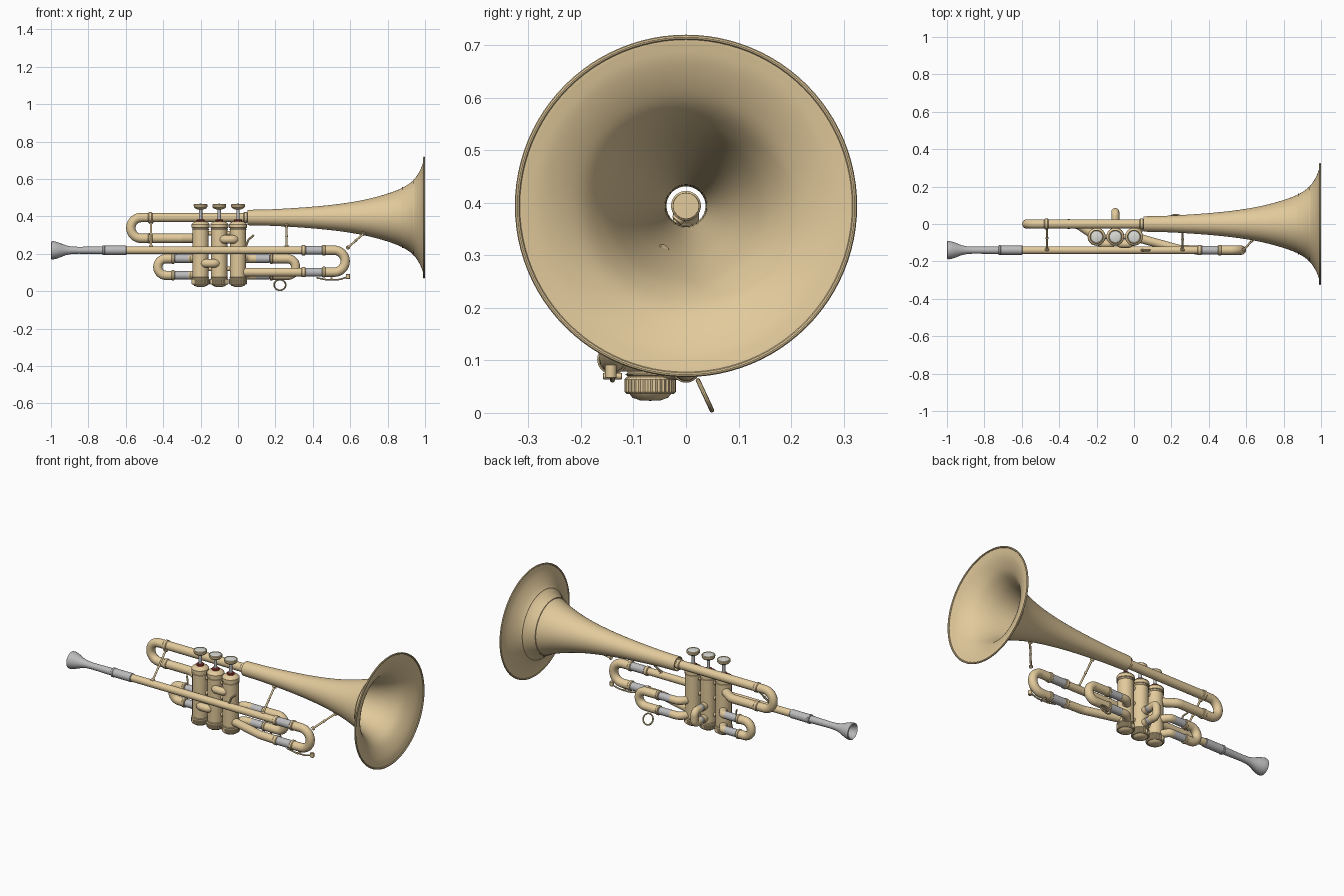
import bpy, bmesh, math
from mathutils import Vector, Quaternion

if "Cube" in bpy.data.objects:
    bpy.data.objects.remove(bpy.data.objects["Cube"])


def material(name, rgb):
    m = bpy.data.materials.new(name)
    m.diffuse_color = (*rgb, 1)
    m.use_nodes = True
    m.node_tree.nodes["Principled BSDF"].inputs["Base Color"].default_value = m.diffuse_color
    return m


BRASS = material("brass", (0.76, 0.59, 0.33))
SILVER = material("silver", (0.5, 0.5, 0.51))
PEARL = material("pearl", (0.72, 0.72, 0.68))
FELT = material("felt", (0.35, 0.04, 0.03))


def finish(ob, mat, angle=35):
    ob.data.materials.append(mat)
    bpy.ops.object.select_all(action='DESELECT')
    ob.select_set(True)
    bpy.context.view_layer.objects.active = ob
    bpy.ops.object.shade_smooth_by_angle(angle=math.radians(angle))
    return ob


def lathe(name, profile, origin, axis, mat=BRASS, seg=32, knurl=0, closed=False):
    """Revolve (distance, radius) pairs around an axis through origin."""
    bm = bmesh.new()
    q = Vector(axis).to_track_quat('Z', 'Y')
    rings = []
    for t, r in profile:
        ring = []
        for i in range(seg):
            a = 2 * math.pi * i / seg
            rr = r * (1 - knurl * (i % 2))
            ring.append(bm.verts.new(Vector(origin) + q @ Vector((rr * math.cos(a), rr * math.sin(a), t))))
        rings.append(ring)
    pairs = list(zip(rings, rings[1:])) + ([(rings[-1], rings[0])] if closed else [])
    for a, b in pairs:
        for i in range(seg):
            j = (i + 1) % seg
            bm.faces.new((a[i], a[j], b[j], b[i]))
    bmesh.ops.remove_doubles(bm, verts=bm.verts, dist=1e-5)
    bmesh.ops.recalc_face_normals(bm, faces=bm.faces)
    me = bpy.data.meshes.new(name)
    bm.to_mesh(me)
    bm.free()
    ob = bpy.data.objects.new(name, me)
    bpy.context.collection.objects.link(ob)
    return finish(ob, mat)


def rod(name, a, b, r, mat=BRASS, seg=32):
    a, b = Vector(a), Vector(b)
    n, e = (b - a).length, r * 0.12
    return lathe(name, [(0, 0), (0, r - e), (e, r), (n - e, r), (n, r - e), (n, 0)], a, b - a, mat, seg)


def ball(name, c, r, mat=BRASS):
    prof = [(-r * math.cos(math.pi * i / 10), r * math.sin(math.pi * i / 10)) for i in range(11)]
    return lathe(name, prof, c, (0, 0, 1), mat, 20)


def tube(name, pts, r, bend=0.05, mat=BRASS, res=6):
    """Round pipe along a polyline whose corners are filleted by arcs."""
    P = [Vector(p) for p in pts]
    path = [P[0]]
    for a, b, c in zip(P, P[1:], P[2:]):
        u, v = (a - b).normalized(), (c - b).normalized()
        ang = u.angle(v)
        d = min(bend / math.tan(ang / 2), (a - b).length * 0.5, (c - b).length * 0.5)
        rad = d * math.tan(ang / 2)
        cen = b + (u + v).normalized() * (rad / math.sin(ang / 2))
        s = b + u * d - cen
        ax, turn = v.cross(u).normalized(), math.pi - ang
        n = max(3, int(turn / 0.14))
        end = b + v * d - cen
        if (Quaternion(ax, turn) @ s - end).length > 1e-4:
            ax = -ax
        for i in range(n + 1):
            p = cen + Quaternion(ax, turn * i / n) @ s
            if (p - path[-1]).length > 1e-4:
                path.append(p)
    path.append(P[-1])
    cu = bpy.data.curves.new(name, 'CURVE')
    cu.dimensions = '3D'
    cu.bevel_depth, cu.bevel_resolution, cu.use_fill_caps = r, res, True
    sp = cu.splines.new('POLY')
    sp.points.add(len(path) - 1)
    for sp_p, p in zip(sp.points, path):
        sp_p.co = (*p, 1)
    ob = bpy.data.objects.new(name, cu)
    bpy.context.collection.objects.link(ob)
    bpy.ops.object.select_all(action='DESELECT')
    ob.select_set(True)
    bpy.context.view_layer.objects.active = ob
    bpy.ops.object.convert(target='MESH')
    return finish(bpy.context.object, mat)


def smooth(pts, n=5):
    """Catmull-Rom refinement of a profile."""
    V = [Vector(p) for p in pts]
    V = [2 * V[0] - V[1]] + V + [2 * V[-1] - V[-2]]
    out = []
    for a, b, c, d in zip(V, V[1:], V[2:], V[3:]):
        for i in range(n):
            t = i / n
            out.append(0.5 * (2 * b + (c - a) * t + (2 * a - 5 * b + 4 * c - d) * t * t + (3 * b - a - 3 * c + d) * t ** 3))
    return out + [V[-2]]


X, Z = (1, 0, 0), (0, 0, 1)
LY, VY, BZ, LZ = -0.14, -0.068, 0.394, 0.219   # leadpipe y, valve y, bell z, leadpipe z

# Bell: thin open shell with rolled rim and seam bands
outer = smooth([(.05, .041), (.2, .045), (.4, .058), (.55, .074), (.67, .094), (.77, .119), (.85, .146),
                (.9, .171), (.938, .2), (.965, .237), (.985, .28), (.994, .32)])
inner = [(x, r - .004) for x, r in reversed(outer)]
lathe("bell", outer + inner, (0, 0, BZ), X, seg=96, closed=True)
rim = [(.995 + .005 * math.cos(k * math.pi / 5), .321 + .005 * math.sin(k * math.pi / 5)) for k in range(10)]
lathe("bell_rim", rim, (0, 0, BZ), X, seg=96, closed=True)
for x, r in ((.88, .161), (.938, .2)):
    lathe("bell_band", [(x - .003, r - .003), (x - .002, r + .001), (x + .002, r + .0035), (x + .003, r)], (0, 0, BZ), X, seg=96)

# Bell pipe with rear bow, running down into the first valve
tube("bell_pipe", [(.07, 0, BZ), (-.598 + .025, 0, BZ), (-.573, 0, .283), (-.3, 0, .283), (-.2, VY, .283)], .025, .0555)
for x, z in ((-.48, BZ), (-.48, .283), (.03, BZ)):
    rod("bell_pipe_ferrule", (x, 0, z), (x + .022, 0, z), .0285)

# Mouthpiece with hollow cup, and receiver
lathe("mouthpiece", [(.06, 0), (.05, .012), (.025, .031), (.006, .038), (0, .043), (.003, .048), (.012, .049), (.03, .045),
                     (.055, .036), (.08, .026), (.11, .020), (.15, .0185), (.3, .021), (.3, 0)], (-1, LY, LZ), X, SILVER)
rod("mouthpiece_receiver", (-.72, LY, LZ), (-.595, LY, LZ), .0245, SILVER)
rod("receiver_collar", (-.725, LY, LZ), (-.71, LY, LZ), .0265, SILVER)

# Leadpipe, front tuning slide and return leg to the third valve
rod("leadpipe", (-.6, LY, LZ), (.37, LY, LZ), .021)
tube("tuning_slide", [(.45, LY, LZ), (.573, LY, LZ), (.573, LY, .102), (.45, LY, .102)], .025, .0585)
tube("tuning_return", [(.37, LY, .102), (.24, LY + .005, .102), (0, VY, .102)], .0235, .12)
for z in (LZ, .102):
    rod("tuning_sleeve", (.36, LY, z), (.455, LY, z), .0235, SILVER)
    rod("tuning_ferrule", (.45, LY, z), (.468, LY, z), .029)
    rod("tuning_ferrule", (.34, LY, z), (.362, LY, z), .027)

# Valves
for x in (-.2, -.1, 0):
    o = (x, VY, 0)
    rod("valve_casing", (x, VY, .055), (x, VY, .35), .0435, seg=40)
    lathe("valve_bottom_cap", [(.036, 0), (.036, .045), (.04, .049), (.064, .049), (.068, .045), (.068, 0)], o, Z, seg=64, knurl=.04)
    lathe("valve_bottom_dome", [(.023, 0), (.024, .02), (.029, .034), (.038, .041)], o, Z)
    rod("valve_bottom_flange", (x, VY, .068), (x, VY, .078), .047)
    rod("valve_top_flange", (x, VY, .325), (x, VY, .334), .047)
    lathe("valve_top_cap", [(.338, .044), (.34, .048), (.358, .048), (.366, .042), (.374, .026), (.375, 0)], o, Z, seg=64, knurl=.025)
    rod("valve_felt", (x, VY, .372), (x, VY, .384), .021, FELT)
    rod("valve_stem", (x, VY, .38), (x, VY, .445), .009, SILVER, 16)
    lathe("valve_button", [(.436, 0), (.437, .015), (.443, .03), (.45, .036), (.462, .037), (.466, .034), (.463, .03)], o, Z)
    lathe("button_pearl", [(.455, .031), (.464, .031), (.467, .02), (.468, 0)], o, Z, PEARL)

# Valve knuckles bulging at the front, and links between casings
for x, z in ((-.048, .277), (-.148, .149)):
    tube("valve_knuckle", [(x - .042, VY, z), (x - .032, -.106, z), (x + .032, -.106, z), (x + .042, VY, z)], .0225, .03)
for x in (-.15, -.05):
    for z in (.12, .22, .31):
        rod("valve_link", (x - .02, VY, z), (x + .02, VY, z), .012, seg=16)

# First valve slide (left) and third valve slide (right)
for label, vx, s, sleeve, end in (("first", -.2, -1, (.05, .14), .253), ("third", 0, 1, (.08, .17), .332)):
    far = vx + s * (end - .024)
    for z in (.174, .085):
        tube(label + "_slide_port", [(vx, VY, z), (vx + s * .045, 0, z), (vx + s * (sleeve[0] + .015), 0, z)], .0225, .05)
        rod(label + "_slide_sleeve", (vx + s * sleeve[0], 0, z), (vx + s * sleeve[1], 0, z), .022, SILVER)
        rod(label + "_slide_ferrule", (vx + s * sleeve[1], 0, z), (vx + s * (sleeve[1] + .016), 0, z), .0275)
    tube(label + "_slide_bow", [(vx + s * sleeve[1], 0, .174), (far, 0, .174), (far, 0, .085), (vx + s * sleeve[1], 0, .085)], .0245, .0445)

# Second valve slide pointing to the back
for z in (.175, .102):
    rod("second_slide_sleeve", (-.1, VY, z), (-.1, .035, z), .02, SILVER)
    rod("second_slide_port", (-.1, VY, z), (-.1, .0, z), .0225)
tube("second_slide_bow", [(-.1, .02, .175), (-.1, .064, .175), (-.1, .064, .102), (-.1, .02, .102)], .0215, .036)


# Finger ring and hooks
bpy.ops.mesh.primitive_torus_add(major_radius=.031, minor_radius=.0045, major_segments=40, minor_segments=10, location=(.224, .036, .0335))
ring = bpy.context.object
ring.name = "slide_finger_ring"
ring.rotation_euler = Vector((0, .9, .42)).to_track_quat('Z', 'Y').to_euler()
finish(ring, BRASS)
tube("leadpipe_finger_hook", [(.04, LY, .235), (.055, LY, .275), (.085, LY, .3)], .006, .03, res=3)
tube("first_slide_hook", [(-.33, 0, .19), (-.33, .0, .215), (-.35, .02, .235)], .005, .02, res=3)

# Braces with end flanges
for a, b in (((-.465, LY, LZ + .015), (-.465, -.01, BZ - .02)), ((.26, LY, LZ + .015), (.26, -.025, BZ - .038)),
             ((.585, LY, LZ + .012), (.675, -.04, .312))):
    a, b = Vector(a), Vector(b)
    d = (b - a).normalized()
    rod("brace_rod", a, b, .0055, seg=16)
    rod("brace_foot", a, a + d * .012, .011, seg=16)
    rod("brace_foot", b - d * .012, b, .012, seg=16)
    ball("brace_bead", (a + b) / 2, .008)

# Water key
tube("water_key_lever", [(.42, LY, .072), (.47, LY, .062), (.54, LY, .062), (.592, LY, .078)], .0045, .08, res=3)
rod("water_key_pad", (.588, LY - .003, .066), (.588, LY - .003, .092), .011, seg=20)
rod("water_key_pivot", (.5, LY - .018, .07), (.5, LY + .018, .07), .006, seg=16)
